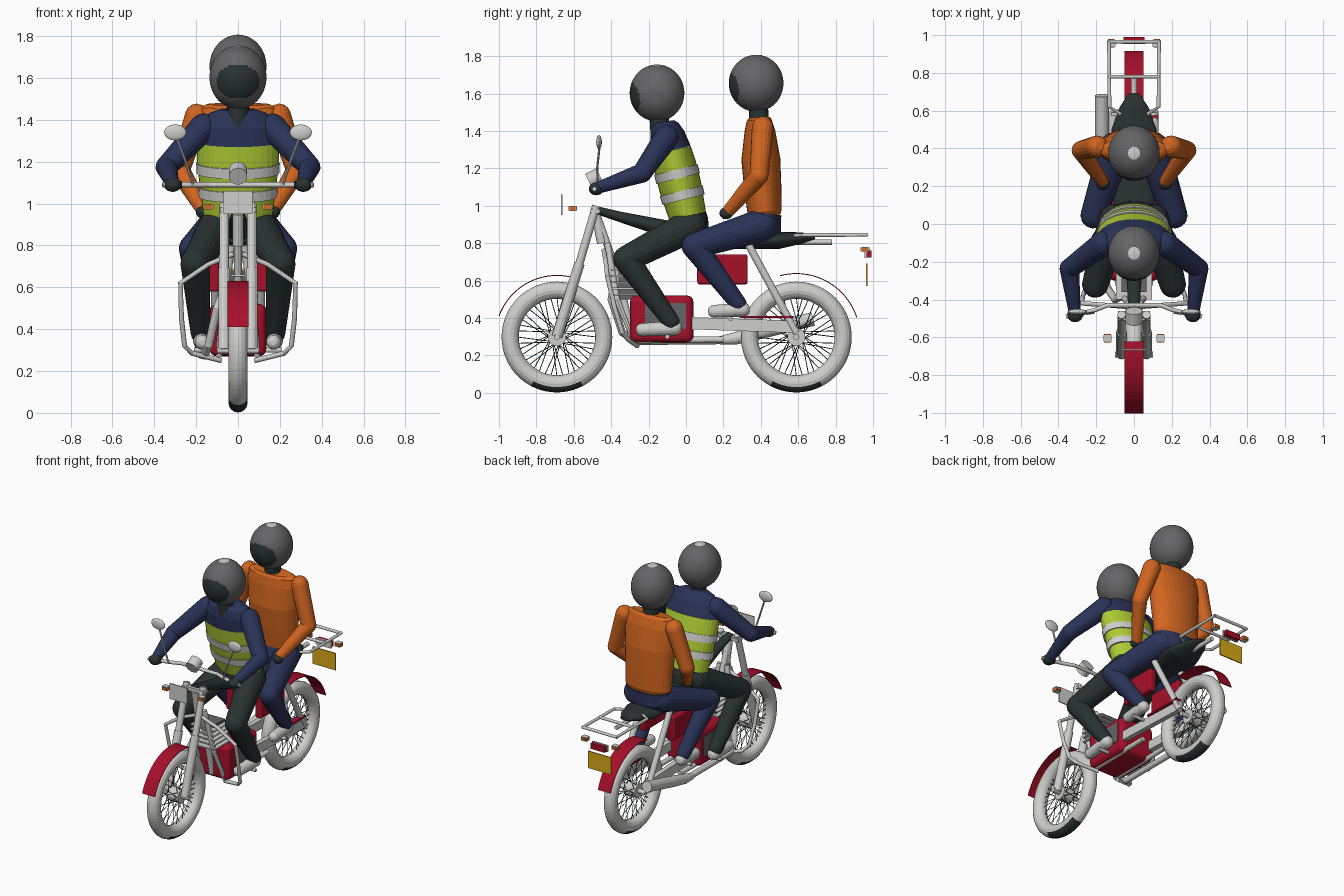
import bpy, bmesh
from math import sin, cos, pi, radians, atan2, hypot
from mathutils import Vector, Matrix

if "Cube" in bpy.data.objects:
    bpy.data.objects.remove(bpy.data.objects["Cube"])


def material(name, rgb):
    m = bpy.data.materials.new(name)
    m.use_nodes = True
    m.diffuse_color = (*rgb, 1)
    m.node_tree.nodes["Principled BSDF"].inputs["Base Color"].default_value = (*rgb, 1)
    return m


light = material("light grey", (.62, .62, .61))
grey = material("helmet grey", (.13, .13, .135))
dark = material("near black", (.022, .032, .032))
navy = material("navy", (.024, .034, .1))
lime = material("lime", (.42, .6, .035))
orange = material("orange", (.64, .13, .014))
red = material("red", (.38, .005, .022))
yellow = material("yellow", (.7, .4, .01))
made = []


def finish(name, bm, mat, *extra):
    bmesh.ops.recalc_face_normals(bm, faces=bm.faces)
    me = bpy.data.meshes.new(name)
    bm.to_mesh(me)
    bm.free()
    ob = bpy.data.objects.new(name, me)
    bpy.context.collection.objects.link(ob)
    for m in (mat, *extra):
        me.materials.append(m)
    made.append(ob)
    return ob


def sweep(bm, pts, radii, n):
    """Loft elliptical rings along a path, closed at both ends."""
    pts = [Vector(p) for p in pts]
    tans = [(pts[min(i + 1, len(pts) - 1)] - pts[max(i - 1, 0)]).normalized() for i in range(len(pts))]
    axis = min(range(3), key=lambda k: max(abs(t[k]) for t in tans))
    ref = Vector([float(k == axis) for k in range(3)])
    rings = []
    for p, t, r in zip(pts, tans, radii):
        a, b = r if isinstance(r, tuple) else (r, r)
        u = (ref - t * ref.dot(t)).normalized()
        v = t.cross(u)
        rings.append([bm.verts.new(p + u * a * cos(2 * pi * k / n) + v * b * sin(2 * pi * k / n)) for k in range(n)])
    for r0, r1 in zip(rings, rings[1:]):
        for k in range(n):
            bm.faces.new((r0[k], r0[(k + 1) % n], r1[(k + 1) % n], r1[k]))
    bm.faces.new(rings[0])
    bm.faces.new(rings[-1])


def tube(name, pts, r, mat, n=12):
    bm = bmesh.new()
    sweep(bm, pts, r if isinstance(r, list) else [r] * len(pts), n)
    return finish(name, bm, mat)


def body(name, rings, mat, n=32):
    """Loft given as (y, z, half width, half depth)."""
    return tube(name, [(0, y, z) for y, z, a, b in rings], [(a, b) for y, z, a, b in rings], mat, n)


def limb(name, pts, radii, mat):
    """Chain of tapered capsules."""
    bm = bmesh.new()
    for p, q, a, b in zip(pts, pts[1:], radii, radii[1:]):
        p, q = Vector(p), Vector(q)
        t = (q - p).normalized()
        caps = [(k * pi / 8) for k in range(4)]
        path = [p - t * a * cos(c) for c in caps[1:]] + [p, q] + [q + t * b * cos(c) for c in caps[:0:-1]]
        rs = [a * sin(c) for c in caps[1:]] + [a, b] + [b * sin(c) for c in caps[:0:-1]]
        sweep(bm, path, rs, 20)
    return finish(name, bm, mat)


def box(name, loc, size, mat, bevel=0, tilt=0):
    bm = bmesh.new()
    bmesh.ops.create_cube(bm, size=1)
    bm.transform(Matrix.Translation(loc) @ Matrix.Rotation(tilt, 4, 'X') @ Matrix.Diagonal((*size, 1)))
    if bevel:
        bmesh.ops.bevel(bm, geom=bm.edges[:], offset=bevel, segments=4, profile=.5, affect='EDGES')
    return finish(name, bm, mat)


def ball(name, loc, size, mat, *extra, seg=24):
    bm = bmesh.new()
    bmesh.ops.create_uvsphere(bm, u_segments=seg, v_segments=seg // 2, radius=1)
    bm.transform(Matrix.Translation(loc) @ Matrix.Diagonal((*size, 1)))
    return finish(name, bm, mat, *extra)


def flip(s, pts):
    return [(s * x, y, z) for x, y, z in pts]


SIDES = ((1, "left"), (-1, "right"))


# Wheels with crossed spokes and curved mudguards
def wheel(label, cy, start, end, radius):
    cz = .298
    bm = bmesh.new()
    n, m = 64, 16
    g = [[bm.verts.new((.046 * cos(b), cy + (.25 + .046 * sin(b)) * cos(a), cz + (.25 + .046 * sin(b)) * sin(a)))
          for b in (2 * pi * j / m for j in range(m))] for a in (2 * pi * i / n for i in range(n))]
    for i in range(n):
        for j in range(m):
            bm.faces.new((g[i][j], g[i - 1][j], g[i - 1][j - 1], g[i][j - 1]))
    tyre = finish(label + "_tyre", bm, light, dark)
    for p in tyre.data.polygons:
        y, z = p.center.y - cy, p.center.z - cz
        p.material_index = int(hypot(y, z) > .27 and abs(atan2(y, -z)) < radians(28))
    bm = bmesh.new()
    for i in range(40):
        a = 2 * pi * i / 40
        h = a + (.5 if i % 4 < 2 else -.5)
        sweep(bm, [((-1) ** i * .035, cy + .045 * cos(h), cz + .045 * sin(h)),
                   (0, cy + .212 * cos(a), cz + .212 * sin(a))], [.0022] * 2, 4)
    finish(label + "_spokes", bm, dark)
    tube(label + "_hub", [(-.045, cy, cz), (.045, cy, cz)], .048, light, 24)
    tube(label + "_axle", [(-.1, cy, cz), (.1, cy, cz)], .016, light)
    bm = bmesh.new()
    rows = []
    for i in range(21):
        a = radians(start + (end - start) * i / 20)
        rows.append([bm.verts.new((x, cy + r * cos(a), cz + r * sin(a)))
                     for x, r in ((-.05, radius), (.05, radius), (.05, radius - .005), (-.05, radius - .005))])
    for p, q in zip(rows, rows[1:]):
        for k in range(4):
            bm.faces.new((p[k], p[k - 1], q[k - 1], q[k]))
    bm.faces.new(rows[0])
    bm.faces.new(rows[-1])
    finish(label + "_mudguard", bm, red)


wheel("front", -.69, 78, 160, .332)
wheel("rear", .59, 18, 105, .342)

# Frame, engine and seat
body("fuel_tank", [(-.49, .98, .03, .02), (-.35, .94, .035, .028), (-.12, .88, .06, .045), (0, .85, .06, .04)], dark)
body("seat", [(-.08, .83, .05, .02), (0, .825, .1, .04), (.25, .81, .12, .042), (.5, .815, .12, .045),
              (.62, .828, .075, .03), (.69, .832, .03, .01)], dark)
box("engine", (0, -.13, .395), (.27, .34, .25), red, .035)
tube("steering_head", [(0, -.48, .95), (0, -.45, .8)], .026, light)
tube("down_tube", [(0, -.47, .93), (0, -.36, .62), (0, -.29, .3)], .02, light)
for i in range(5):
    box(f"cooling_fin_{i + 1}", (0, -.31, .525 + .033 * i), (.19, .18, .009), light)
box("cylinder_block", (0, -.3, .59), (.13, .12, .18), grey)
for s, side in SIDES:
    box(side + "_engine_cover", (s * .136, -.11, .41), (.006, .22, .14), grey)
    box(side + "_side_panel", (s * .115, .195, .66), (.05, .27, .16), red, .012)
    box(side + "_swing_arm", (s * .105, .29, .363), (.035, .6, .065), light, 0, radians(-2))
    tube(side + "_shock", flip(s, [(.11, .33, .8), (.11, .59, .32)]), .02, light)
    tube(side + "_lower_frame", flip(s, [(.03, -.42, .8), (.07, -.37, .5), (.09, -.28, .28), (.09, .2, .285)]), .017, light)
    tube(side + "_fork", flip(s, [(.066, -.48, 1.0), (.066, -.585, .64)]), .022, light)
    tube(side + "_fork_leg", flip(s, [(.066, -.57, .69), (.066, -.69, .3)]), .028, light)
    tube(side + "_crash_bar", flip(s, [(.02, -.44, .76), (.14, -.43, .71), (.275, -.42, .62), (.27, -.38, .45),
                                       (.255, -.34, .32), (.22, -.31, .285), (.08, -.26, .25)]), .012, light)
    tube(side + "_footrest", flip(s, [(.08, -.1, .3), (.21, -.1, .3)]), .012, light)
    tube(side + "_rear_footrest", flip(s, [(.08, .24, .395), (.21, .24, .395)]), .012, light)
box("chain_guard", (.11, .43, .405), (.04, .29, .012), red)
tube("exhaust_pipe", [(-.06, -.38, .6), (-.1, -.4, .5), (-.14, -.34, .32), (-.16, -.27, .275), (-.165, .2, .28)], .02, light)
tube("muffler", [(-.17, .18, .28), (-.17, .26, .29), (-.17, .4, .325), (-.17, .68, .395)], [.022, .033, .037, .037], light, 20)

# Handlebars, mirrors, lamps and plates
tube("handlebar", [(-.36, -.49, 1.09), (-.22, -.46, 1.09), (-.14, -.43, 1.09), (.14, -.43, 1.09),
                   (.22, -.46, 1.09), (.36, -.49, 1.09)], .012, light)
tube("speedometer", [(0, -.52, 1.13), (0, -.46, 1.16)], .044, light, 24)
box("front_plate", (0, -.665, 1.005), (.14, .008, .11), light)
box("fork_yoke", (0, -.485, .97), (.17, .05, .025), light)
box("rear_plate", (0, .967, .63), (.18, .008, .12), yellow)
box("tail_lamp_back", (0, .96, .742), (.12, .012, .045), light)
box("tail_lamp", (0, .978, .742), (.11, .026, .038), red)
for s, side in SIDES:
    ball(side + "_mirror", (s * .3, -.465, 1.34), (.053, .015, .038), light)
    tube(side + "_mirror_stem", flip(s, [(.215, -.47, 1.09), (.25, -.475, 1.2), (.295, -.462, 1.32)]), .006, light, 8)
    for place, x, y, z in (("front", .14, -.605, .985), ("rear", .12, .957, .767)):
        box(f"{side}_{place}_indicator", (s * x, y, z), (.036, .046, .02), orange)
        box(f"{side}_{place}_indicator_rim", (s * x, y, z), (.042, .036, .027), light)
        box(f"{side}_{place}_indicator_lens", (s * x, y, z), (.044, .03, .02), orange)
    tube(side + "_grip", flip(s, [(.27, -.472, 1.09), (.345, -.487, 1.09)]), .018, dark)

# Luggage rack
for s, side in SIDES:
    tube(side + "_rack_rail", flip(s, [(.07, .58, .84), (.13, .62, .843), (.132, .97, .845)]), .01, light)
for i, y in enumerate((.78, .965)):
    tube(f"rack_crossbar_{i + 1}", [(-.135, y, .845), (.135, y, .845)], .01, light)
tube("rack_support", [(0, .5, .805), (0, .78, .805)], .015, light)


# Riders
def helmet(label, y, z):
    ob = ball(label + "_helmet", (0, y, z), (.136, .146, .152), grey, dark, light, seg=80)
    for p in ob.data.polygons:
        c = p.center
        if c.y < y and (c.x / .105) ** 2 + ((c.z - z + .02) / .082) ** 2 < 1:
            p.material_index = 1
        elif c.z > z and hypot(c.x, c.y - y) < .036:
            p.material_index = 2
    tube(label + "_neck", [(0, y + .02, z - .26), (0, y + .01, z - .1)], .052, dark, 20)


helmet("driver", -.155, 1.603)
helmet("passenger", .375, 1.655)
body("driver_hips", [(.06, .84, .11, .07), (.03, .9, .16, .095), (.005, .97, .165, .095)], dark)
body("driver_vest", [(.01, .94, .165, .1), (-.03, 1.1, .185, .114), (-.055, 1.2, .195, .114), (-.078, 1.295, .198, .106)], lime)
body("driver_shoulders", [(-.078, 1.295, .198, .106), (-.1, 1.38, .185, .092), (-.112, 1.43, .14, .072), (-.115, 1.45, .09, .05)], navy)
body("upper_vest_stripe", [(-.042, 1.145, .197, .12), (-.054, 1.193, .2, .12)], light)
body("lower_vest_stripe", [(-.013, 1.032, .187, .116), (-.025, 1.08, .19, .118)], light)
body("passenger_jacket", [(.425, .94, .15, .08), (.42, .97, .17, .092), (.41, 1.1, .175, .1), (.4, 1.25, .185, .104),
                          (.395, 1.4, .195, .082), (.39, 1.46, .18, .066), (.388, 1.475, .15, .05)], orange)
body("passenger_hips", [(.4, .83, .12, .09), (.41, .88, .165, .1), (.42, .96, .165, .09)], navy)
for s, side in SIDES:
    limb(f"driver_{side}_arm", flip(s, [(.165, -.105, 1.365), (.342, -.235, 1.175), (.315, -.46, 1.1)]), [.066, .052, .032], navy)
    ball(f"driver_{side}_glove", (s * .312, -.48, 1.09), (.042, .04, .034), dark)
    limb(f"driver_{side}_leg", flip(s, [(.1, .02, .89), (.205, -.32, .715), (.18, -.08, .38)]), [.088, .07, .046], dark)
    limb(f"driver_{side}_shoe", flip(s, [(.175, -.06, .345), (.17, -.235, .337)]), [.04, .035], light)
    limb(f"passenger_{side}_arm", flip(s, [(.195, .41, 1.42), (.28, .39, 1.16), (.17, .23, .975)]), [.058, .05, .034], orange)
    ball(f"passenger_{side}_glove", (s * .165, .215, .96), (.036, .036, .032), dark)
    limb(f"passenger_{side}_leg", flip(s, [(.1, .4, .895), (.215, .045, .785), (.175, .28, .475)]), [.088, .068, .044], navy)
    limb(f"passenger_{side}_shoe", flip(s, [(.175, .305, .445), (.175, .15, .435)]), [.038, .034], light)

# Smooth shading with sharp creases
for ob in bpy.context.view_layer.objects:
    ob.select_set(ob in made)
bpy.context.view_layer.objects.active = made[0]
bpy.ops.object.shade_smooth_by_angle(angle=radians(40))
